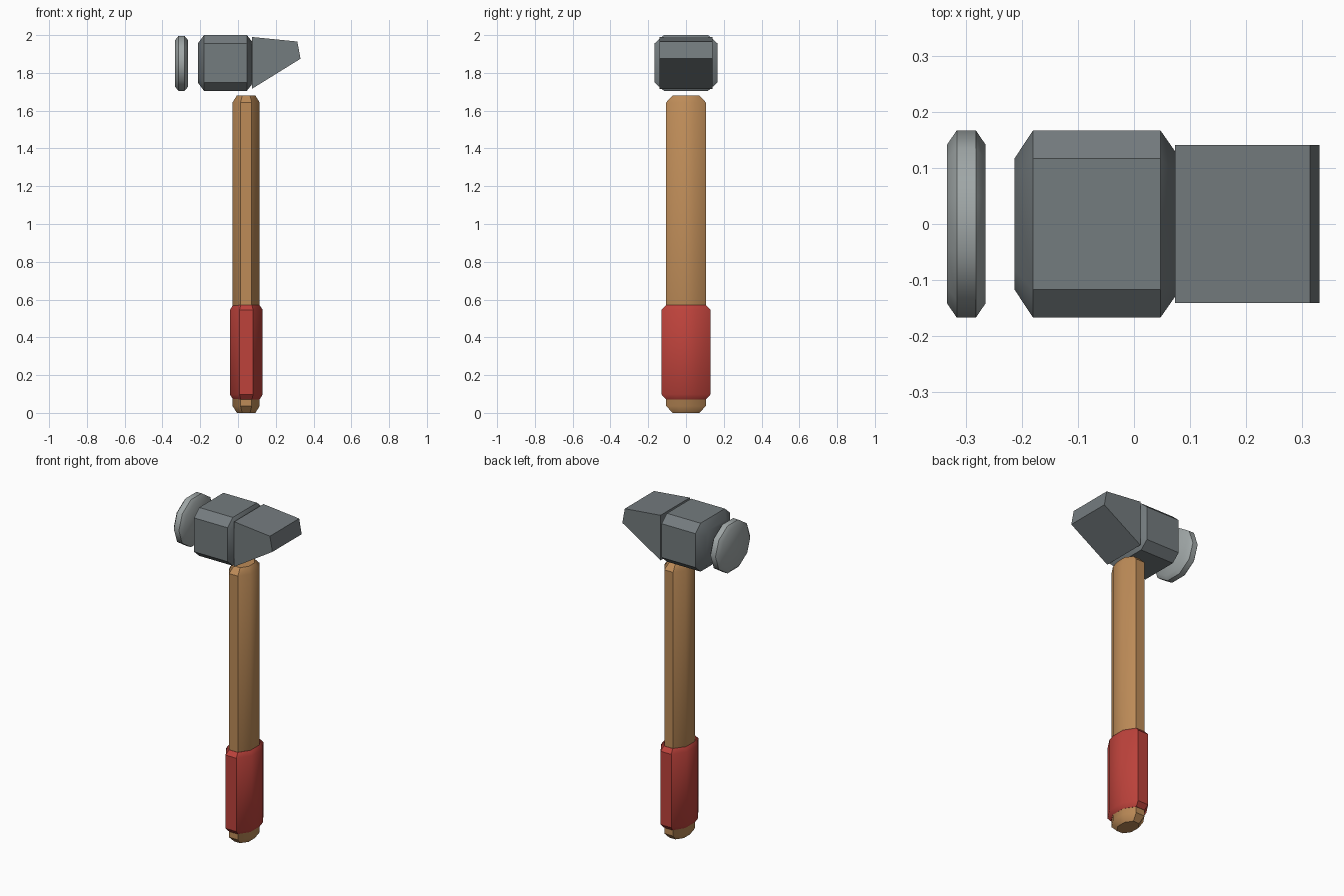
import bpy, bmesh, math

cube = bpy.data.objects.get("Cube")
if cube:
    bpy.data.objects.remove(cube, do_unlink=True)


def material(name, color):
    mat = bpy.data.materials.new(name)
    mat.use_nodes = True
    mat.diffuse_color = (*color, 1)
    mat.node_tree.nodes["Principled BSDF"].inputs["Base Color"].default_value = (*color, 1)
    return mat


wood = material("wood", (0.51, 0.26, 0.097))
red = material("red_grip", (0.51, 0.055, 0.044))
steel = material("dark_steel", (0.175, 0.2, 0.21))
bright = material("bright_steel", (0.35, 0.385, 0.385))


def chamfered(c):
    """Unit square profile with its corners cut, c is where the cut starts."""
    return [(1, c), (c, 1), (-c, 1), (-1, c), (-1, -c), (-c, -1), (c, -1), (1, -c)]


def polygon(n):
    return [(math.cos(2 * math.pi * i / n), math.sin(2 * math.pi * i / n)) for i in range(n)]


def loft(name, mat, axis, center, profile, sections):
    """Join scaled copies of a profile; each section is (position, u scale, v scale)."""
    place = {"x": lambda u, v, t: (t, u, v),
             "y": lambda u, v, t: (u, t, v),
             "z": lambda u, v, t: (u, v, t)}[axis]
    bm = bmesh.new()
    rings = [[bm.verts.new(place(u * su, v * sv, t)) for u, v in profile]
             for t, su, sv in sections]
    n = len(profile)
    for a, b in zip(rings, rings[1:]):
        for i in range(n):
            j = (i + 1) % n
            bm.faces.new((a[i], a[j], b[j], b[i]))
    bm.faces.new(rings[0])
    bm.faces.new(rings[-1])
    bmesh.ops.recalc_face_normals(bm, faces=bm.faces)
    mesh = bpy.data.meshes.new(name)
    bm.to_mesh(mesh)
    bm.free()
    mesh.materials.append(mat)
    obj = bpy.data.objects.new(name, mesh)
    obj.location = center
    bpy.context.collection.objects.link(obj)
    bpy.ops.object.select_all(action="DESELECT")
    obj.select_set(True)
    bpy.context.view_layer.objects.active = obj
    bpy.ops.object.shade_smooth_by_angle(angle=math.radians(40))
    return obj


octagon = chamfered(math.tan(math.pi / 8))

# Wooden handle and its red sleeve
loft("handle", wood, "z", (0.043, 0, 0), octagon,
     [(0, 0.049, 0.07), (0.036, 0.0715, 0.105), (1.644, 0.0715, 0.105), (1.68, 0.049, 0.07)])
loft("grip", red, "z", (0.044, 0, 0), octagon,
     [(0.072, 0.071, 0.107), (0.098, 0.087, 0.13), (0.545, 0.087, 0.13), (0.57, 0.071, 0.107)])

# Head block with chamfered corners and tapered ends
loft("head_block", steel, "x", (0, 0, 1.8525), chamfered(0.7),
     [(-0.213, 0.117, 0.103), (-0.18, 0.167, 0.1475),
      (0.047, 0.167, 0.1475), (0.073, 0.13, 0.115)])

# Wedge behind the block
wedge = [(0.073, 1.715), (0.331, 1.875), (0.314, 1.966), (0.073, 1.99)]
loft("peen", steel, "y", (0, 0, 0), wedge, [(-0.141, 1, 1), (0.141, 1, 1)])

# Striking face, a bevelled disc
loft("striking_face", bright, "x", (-0.299, 0, 1.85), polygon(10),
     [(-0.034, 0.142, 0.13), (-0.017, 0.167, 0.152),
      (0.017, 0.167, 0.152), (0.034, 0.142, 0.13)])
